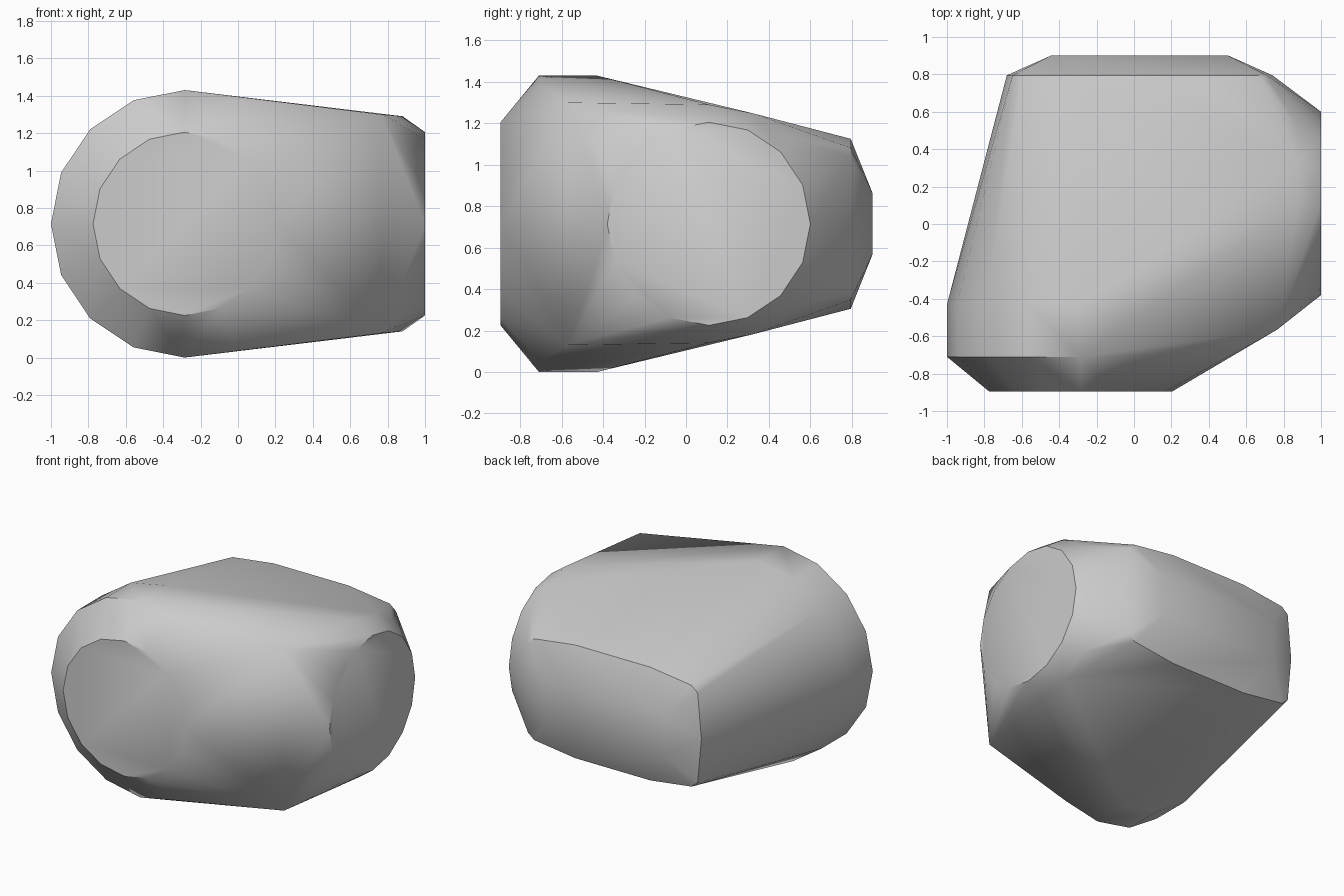
import bpy, bmesh, math

cube = bpy.data.objects.get("Cube")
if cube:
    bpy.data.objects.remove(cube, do_unlink=True)

MID_Z = 0.715          # height of the horizontal mirror plane
BACK_X = 0.03          # centre of the back end


def ring(axis, offset, centre, radius, sides=16):
    """Points of an upright circle facing along x or y."""
    points = []
    for i in range(sides):
        a = math.tau * i / sides
        h, z = centre + radius * math.cos(a), MID_Z + radius * math.sin(a)
        points.append((offset, h, z) if axis == "x" else (h, offset, z))
    return points


# Front drum with a chamfered end
points = ring("y", -0.43, -0.285, 0.715)
points += ring("y", -0.71, -0.285, 0.715)
points += ring("y", -0.895, -0.285, 0.49)

# Side drum with a chamfered end
points += ring("x", 0.88, 0.11, 0.575)
points += ring("x", 1.0, 0.11, 0.49)

# Back end: rounded rim and smaller flat face, mirrored both ways
for sx in (-1, 1):
    for sz in (-1, 1):
        for x, z in ((0.30, 0.41), (0.63, 0.367), (0.68, 0.325), (0.71, 0.0)):
            points.append((BACK_X + sx * x, 0.795, MID_Z + sz * z))
        points.append((BACK_X + sx * 0.475, 0.9, MID_Z + sz * 0.148))

# Corner between the two drums
for sz in (-1, 1):
    points.append((0.765, -0.565, MID_Z + sz * 0.585))

# Tight skin around all the sections
bm = bmesh.new()
for p in points:
    bm.verts.new(p)
bmesh.ops.remove_doubles(bm, verts=bm.verts, dist=0.001)
bmesh.ops.convex_hull(bm, input=bm.verts)
loose = [v for v in bm.verts if not v.link_faces]
bmesh.ops.delete(bm, geom=loose, context="VERTS")
bmesh.ops.dissolve_limit(bm, angle_limit=math.radians(0.5),
                         verts=bm.verts, edges=bm.edges)
bmesh.ops.recalc_face_normals(bm, faces=bm.faces)
mesh = bpy.data.meshes.new("faceted_body")
bm.to_mesh(mesh)
bm.free()
body = bpy.data.objects.new("faceted_body", mesh)
bpy.context.collection.objects.link(body)

# Plain grey material
grey = bpy.data.materials.new("light_grey")
grey.use_nodes = True
colour = (0.6, 0.6, 0.6, 1.0)
grey.diffuse_color = colour
for node in grey.node_tree.nodes:
    if node.type == "BSDF_PRINCIPLED":
        node.inputs["Base Color"].default_value = colour
mesh.materials.append(grey)

# Smooth shading with crisp rims
bpy.ops.object.select_all(action="DESELECT")
body.select_set(True)
bpy.context.view_layer.objects.active = body
bpy.ops.object.shade_smooth_by_angle(angle=math.radians(35))
